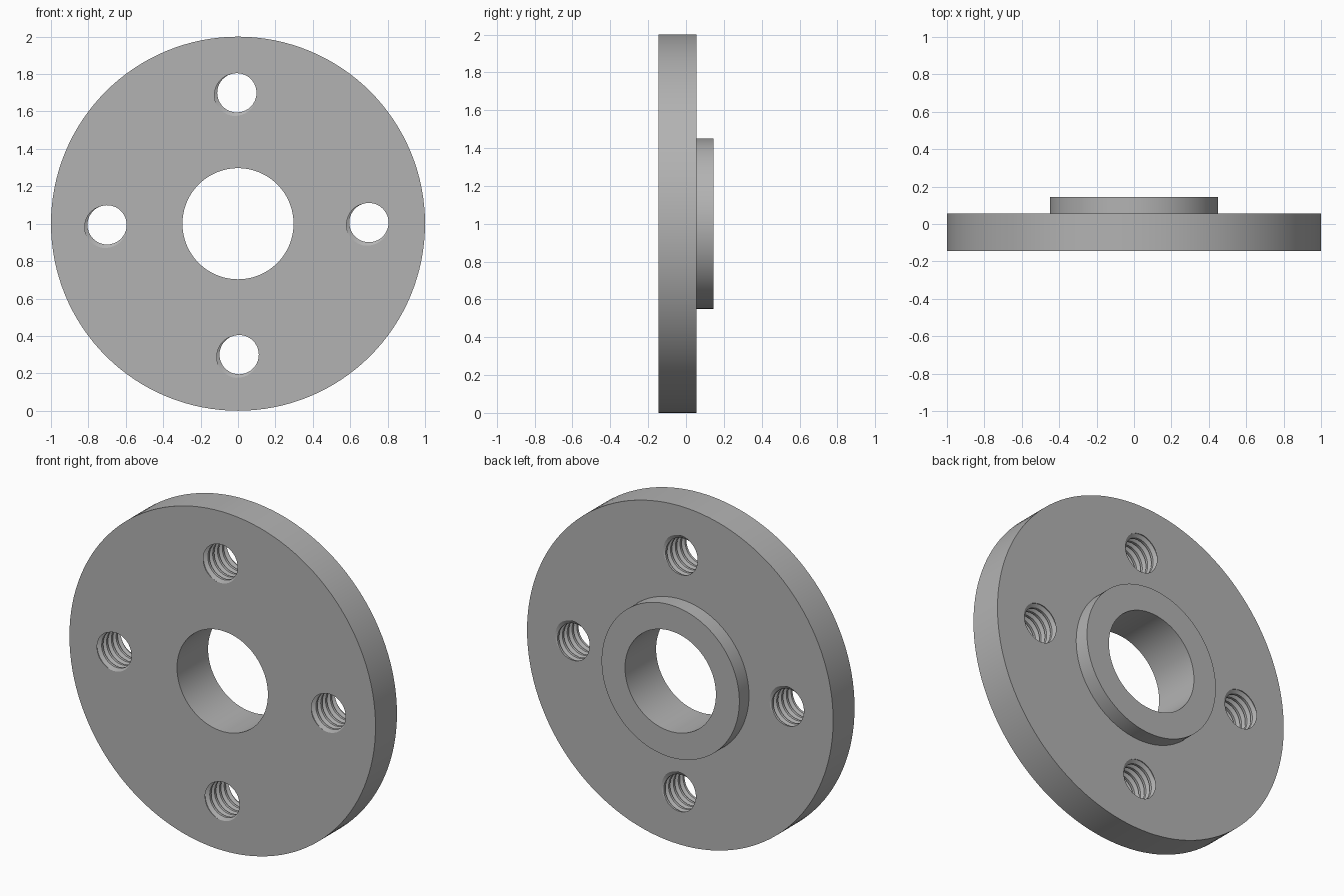
import bpy, bmesh
from math import sin, cos, pi, radians

cube = bpy.data.objects.get("Cube")
if cube:
    bpy.data.objects.remove(cube, do_unlink=True)

FRONT, STEP, BACK = -0.145, 0.055, 0.145
OUTER, HUB, BORE = 1.0, 0.45, 0.297
BOLT_RADIUS, MINOR, MAJOR, PITCH = 0.7, 0.105, 0.126, 0.045

steel = bpy.data.materials.new("grey_steel")
steel.use_nodes = True
grey = (0.45, 0.45, 0.45, 1)
steel.diffuse_color = grey
steel.node_tree.nodes["Principled BSDF"].inputs["Base Color"].default_value = grey


def make_object(name, bm):
    bmesh.ops.recalc_face_normals(bm, faces=bm.faces)
    mesh = bpy.data.meshes.new(name)
    bm.to_mesh(mesh)
    bm.free()
    mesh.materials.append(steel)
    obj = bpy.data.objects.new(name, mesh)
    bpy.context.collection.objects.link(obj)
    return obj


def lathe(name, profile, steps=128):
    """Turn a closed (radius, y) profile about the y axis."""
    bm = bmesh.new()
    rings = [[bm.verts.new((r * cos(2 * pi * i / steps), y, 1 + r * sin(2 * pi * i / steps)))
              for r, y in profile] for i in range(steps)]
    n = len(profile)
    for i in range(steps):
        a, b = rings[i], rings[(i + 1) % steps]
        for j in range(n):
            k = (j + 1) % n
            bm.faces.new((a[j], a[k], b[k], b[j]))
    return make_object(name, bm)


def add_tap(bm, cx, cz, steps=40, turns=8):
    """Add a closed right-handed screw solid that cuts one threaded hole."""
    thread = [(-0.06, MAJOR), (0.06, MAJOR), (0.34, MINOR), (0.66, MINOR)]
    per_turn = len(thread)
    start = FRONT - 2 * PITCH
    phase = radians(235)
    columns = []
    for i in range(steps):
        a = phase - 2 * pi * i / steps
        columns.append([bm.verts.new((cx + r * cos(a), start + PITCH * (t + f + i / steps), cz + r * sin(a)))
                        for t in range(turns + (i == 0)) for f, r in thread])
    rows = turns * per_turn
    first = columns[0]
    for i in range(steps):
        a = columns[i]
        # the last column meets the first one a full turn further on
        b = columns[i + 1] if i + 1 < steps else first[per_turn:]
        for j in range(rows - 1):
            bm.faces.new((a[j], a[j + 1], b[j + 1], b[j]))
    # close both ends with fans
    low = [c[0] for c in columns] + first[per_turn:0:-1]
    high = [c[rows - 1] for c in columns] + first[rows + per_turn - 1:rows - 1:-1]
    # drop the spare vertex beyond the last row
    for loop, y in ((low, start - PITCH), (high, start + PITCH * (turns + 2))):
        tip = bm.verts.new((cx, y, cz))
        for p, q in zip(loop, loop[1:] + loop[:1]):
            bm.faces.new((p, q, tip))


# Flange disc with raised hub and central bore
flange = lathe("flange", [(BORE, FRONT), (OUTER, FRONT), (OUTER, STEP),
                          (HUB, STEP), (HUB, BACK), (BORE, BACK)])

# Four threaded bolt holes
bm = bmesh.new()
for k in range(4):
    a = radians(0.5) + k * pi / 2
    add_tap(bm, BOLT_RADIUS * cos(a), 1 + BOLT_RADIUS * sin(a))
taps = make_object("thread_cutter", bm)
taps.hide_render = True

cut = flange.modifiers.new("threaded_holes", 'BOOLEAN')
cut.operation = 'DIFFERENCE'
cut.solver = 'EXACT'
cut.object = taps
bpy.ops.object.select_all(action='DESELECT')
bpy.context.view_layer.objects.active = flange
flange.select_set(True)
bpy.ops.object.modifier_apply(modifier=cut.name)
bpy.data.objects.remove(taps, do_unlink=True)
bpy.ops.object.shade_smooth_by_angle(angle=radians(30))
